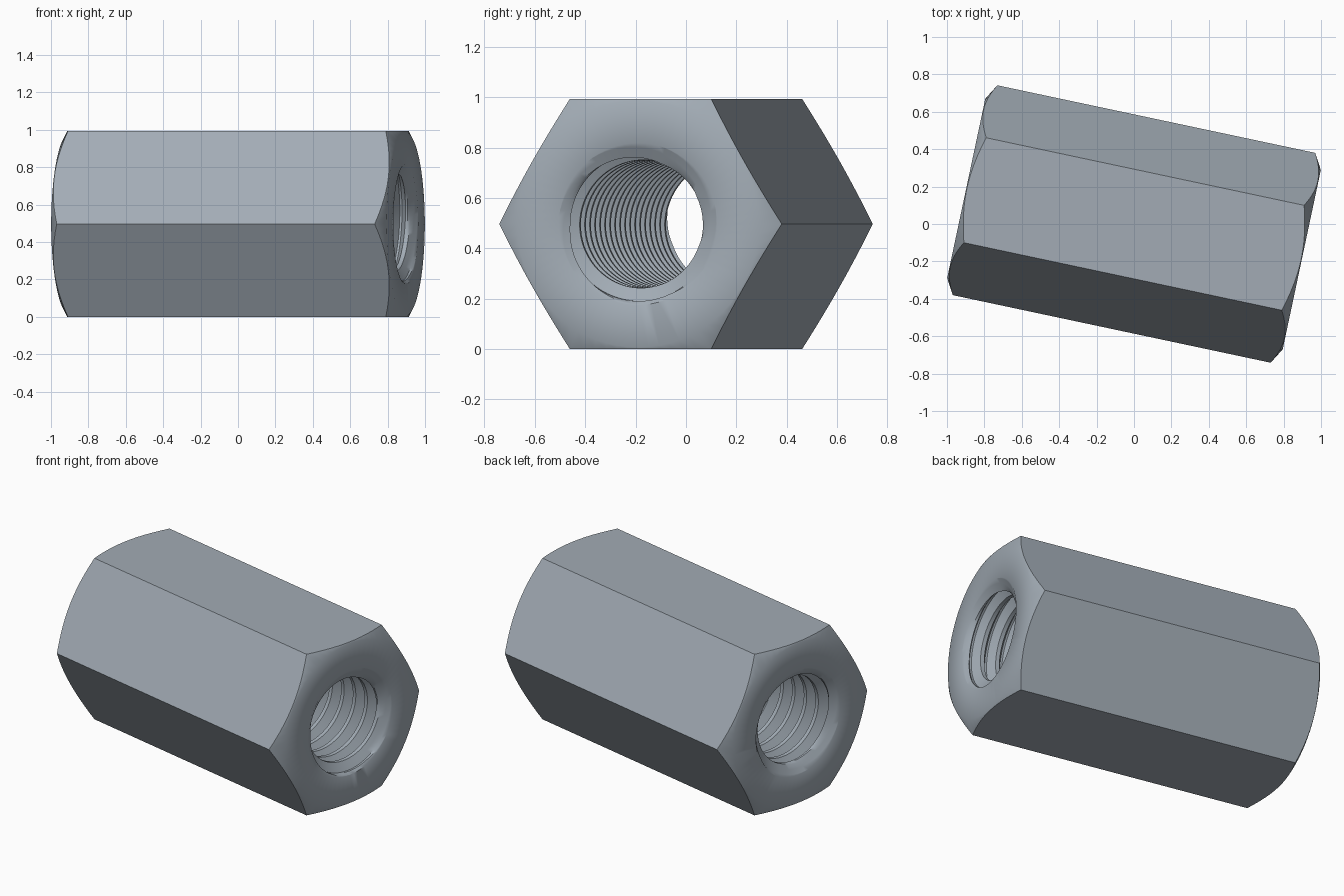
import bpy
import bmesh
from math import sin, cos, tan, radians, pi, ceil

cube = bpy.data.objects.get("Cube")
if cube:
    bpy.data.objects.remove(cube, do_unlink=True)

# Main sizes
SEGS = 72
HALF = 0.917          # half length along the axis
APOTHEM = 0.4966      # hexagon centre to flat
FACE_R = 0.49         # where the outer chamfer starts
MINOR, MAJOR = 0.254, 0.306
SINK_R = 0.3215       # countersink mouth
PITCH = 0.0955
SLOPE = tan(radians(30))

# Thread profile over one pitch: (phase, depth), crest, flank, root, flank
PROFILE = [(0, 0), (1/8, 0), (1/4, 0), (0.406, 0.5), (0.5625, 1),
           (0.6875, 1), (0.844, 0.5)]


def point(bm, u, r, k):
    a = 2 * pi * k / SEGS
    return bm.verts.new((u, r * cos(a), r * sin(a)))


def ring(bm, u, r):
    return [point(bm, u, r, k) for k in range(SEGS)]


def bridge(bm, a, b):
    for k in range(SEGS):
        n = (k + 1) % SEGS
        bm.faces.new((a[k], a[n], b[n], b[k]))


def hex_ring(bm, side):
    """Curved edge where the conical chamfer meets the six flats."""
    verts = []
    for k in range(SEGS):
        r = APOTHEM / cos(radians(360 * k / SEGS % 60 - 30))
        verts.append(point(bm, side * (HALF - (r - FACE_R) * SLOPE), r, k))
    return verts


bm = bmesh.new()

# Chamfered end faces and hexagonal sides
edges = []
for side in (-1, 1):
    mouth = ring(bm, side * HALF, SINK_R)
    rim = ring(bm, side * HALF, FACE_R)
    corner = hex_ring(bm, side)
    bridge(bm, mouth, rim)
    bridge(bm, rim, corner)
    edges.append(corner)
bridge(bm, *edges)
flat_lines = [bm.edges.get((edges[0][k], edges[1][k]))
              for k in range(SEGS) if k % (SEGS // 6)]
bmesh.ops.dissolve_edges(bm, edges=flat_lines, use_verts=False)

# Threaded bore: helical rows, clipped to the ends and opened by countersinks
turns = ceil(HALF / PITCH) + 1
rows = [(t + phase, depth) for t in range(-turns - 1, turns + 1)
        for phase, depth in PROFILE]
grid = []
for k in range(SEGS + 1):
    column = []
    for t, depth in rows:
        u = max(-HALF, min(HALF, (t + k / SEGS) * PITCH))
        sink = SINK_R - (HALF - abs(u)) / SLOPE
        r = max(MINOR + (MAJOR - MINOR) * depth, sink)
        column.append(point(bm, u, r, k))
    grid.append(column)
for a, b in zip(grid, grid[1:]):
    for j in range(len(rows) - 1):
        us = {round(v.co.x, 5) for v in (a[j], b[j], a[j + 1], b[j + 1])}
        if len(us) > 1:
            bm.faces.new((a[j], b[j], b[j + 1], a[j + 1]))
bmesh.ops.remove_doubles(bm, verts=bm.verts, dist=0.0003)
bmesh.ops.delete(bm, geom=[v for v in bm.verts if not v.link_faces],
                 context='VERTS')
bmesh.ops.recalc_face_normals(bm, faces=bm.faces)

mesh = bpy.data.meshes.new("hex_coupling_nut")
bm.to_mesh(mesh)
bm.free()

# Steel material
steel = bpy.data.materials.new("blue_grey_steel")
steel.use_nodes = True
colour = (0.36, 0.41, 0.46, 1)
steel.diffuse_color = colour
steel.node_tree.nodes["Principled BSDF"].inputs["Base Color"].default_value = colour
mesh.materials.append(steel)

# Place the nut on its lower flat, turned slightly about the vertical
nut = bpy.data.objects.new("hex_coupling_nut", mesh)
bpy.context.collection.objects.link(nut)
nut.location.z = APOTHEM
nut.rotation_euler.z = radians(-12)
bpy.ops.object.select_all(action='DESELECT')
nut.select_set(True)
bpy.context.view_layer.objects.active = nut
bpy.ops.object.shade_smooth_by_angle(angle=radians(35))
